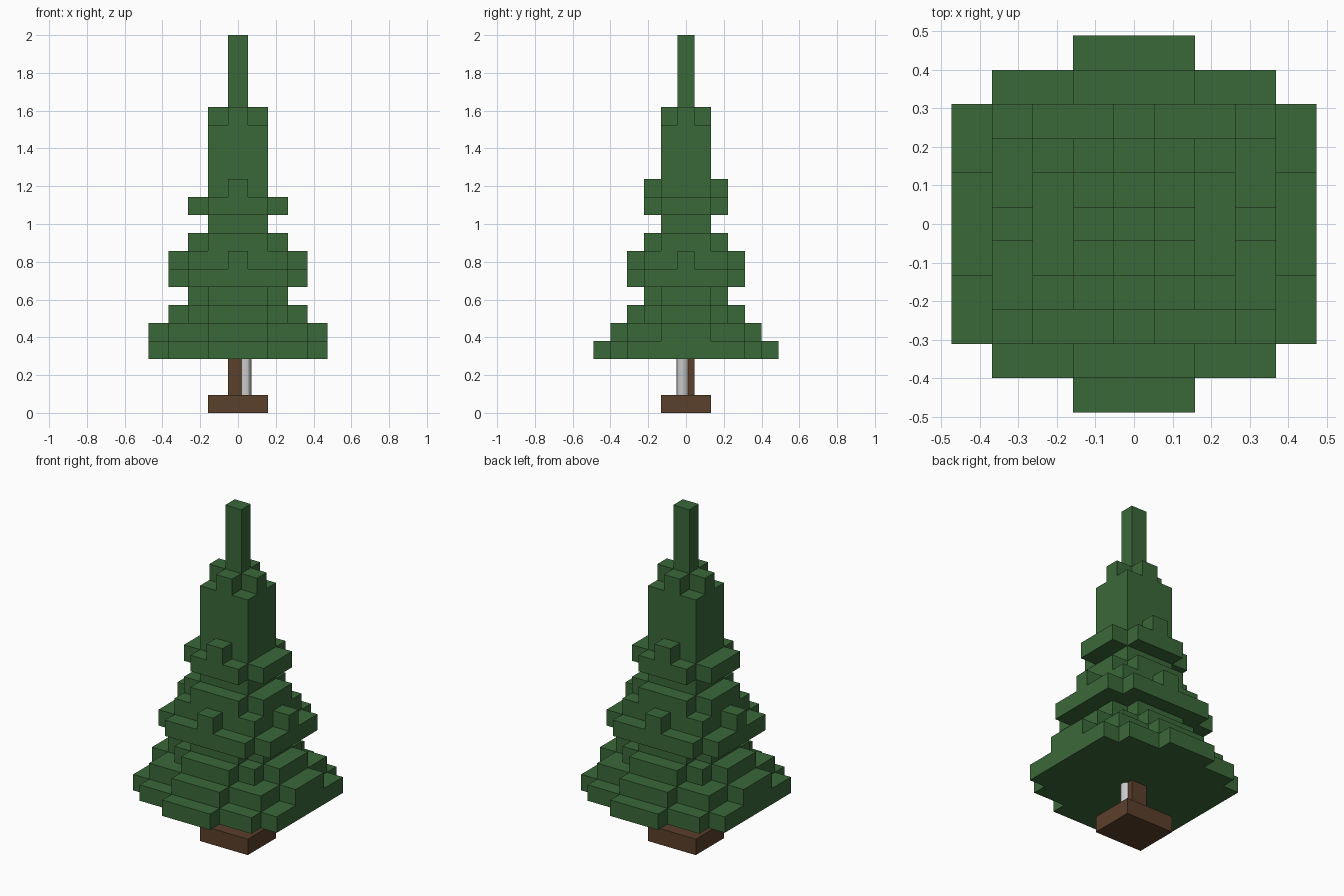
import bpy
import bmesh
from mathutils import Vector

cube = bpy.data.objects.get("Cube")
if cube:
    bpy.data.objects.remove(cube, do_unlink=True)

SIZE = Vector((0.1054, 0.089, 2 / 21))   # one block


def material(name, rgb):
    mat = bpy.data.materials.new(name)
    mat.use_nodes = True
    mat.diffuse_color = (*rgb, 1)
    mat.node_tree.nodes["Principled BSDF"].inputs["Base Color"].default_value = (*rgb, 1)
    return mat


def finish(name, bm, mat):
    mesh = bpy.data.meshes.new(name)
    bm.to_mesh(mesh)
    bm.free()
    mesh.materials.append(mat)
    obj = bpy.data.objects.new(name, mesh)
    bpy.context.collection.objects.link(obj)
    return obj


def blocks(name, cells, mat):
    """Outer skin of a set of grid blocks, with coplanar faces merged."""
    bm = bmesh.new()
    for cell in cells:
        for axis in range(3):
            for side in (-1, 1):
                near = list(cell)
                near[axis] += side
                if tuple(near) in cells:
                    continue
                n = Vector((0, 0, 0))
                n[axis] = side / 2
                u = Vector((0, 0, 0))
                u[(axis + 1) % 3] = 0.5
                v = Vector((0, 0, 0))
                v[(axis + 2) % 3] = side / 2
                mid = Vector(cell) + Vector((0, 0, 0.5)) + n
                corners = (mid - u - v, mid + u - v, mid + u + v, mid - u + v)
                bm.faces.new([bm.verts.new(c * SIZE) for c in corners])
    bmesh.ops.remove_doubles(bm, verts=bm.verts, dist=0.001)
    bmesh.ops.dissolve_limit(bm, angle_limit=0.01, verts=bm.verts, edges=bm.edges)
    return finish(name, bm, mat)


def layer(level, *rects):
    """Union of centred rectangles, each given by its half extents in blocks."""
    return {(i, j, level) for a, b in rects
            for i in range(-a, a + 1) for j in range(-b, b + 1)}


green = material("needle green", (0.042, 0.138, 0.041))
brown = material("bark brown", (0.105, 0.05, 0.024))
grey = material("light grey", (0.58, 0.58, 0.58))

# Wooden foot and trunk
blocks("foot", layer(0, (1, 1)), brown)
blocks("trunk", layer(1, (0, 0)) | layer(2, (0, 0)), brown)

# Foliage, from the widest bough to the tip
cross = ((1, 2), (2, 1))
boughs = [
    ((1, 5), (3, 4), (4, 3)),
    ((1, 4), (3, 3), (4, 1)),
    ((1, 3), (2, 2), (3, 1)),
    cross,
    ((2, 3), (3, 2)),
    ((2, 2), (0, 3), (3, 0)),
    cross,
    ((1, 1),),
    cross,
    ((1, 1), (0, 2)),
    ((1, 1),), ((1, 1),), ((1, 1),),
    ((0, 1), (1, 0)),
] + [((0, 0),)] * 4
foliage = set()
for step, rects in enumerate(boughs):
    foliage |= layer(step + 3, *rects)
blocks("foliage", foliage, green)

# Thin pole set into the corner of the trunk
bm = bmesh.new()
bmesh.ops.create_cone(bm, cap_ends=True, segments=12, radius1=0.033, radius2=0.033, depth=0.3)
bmesh.ops.translate(bm, verts=bm.verts, vec=(0.038, -0.018, 0.152))
pole = finish("pole", bm, grey)
bpy.context.view_layer.objects.active = pole
pole.select_set(True)
bpy.ops.object.shade_smooth_by_angle()
